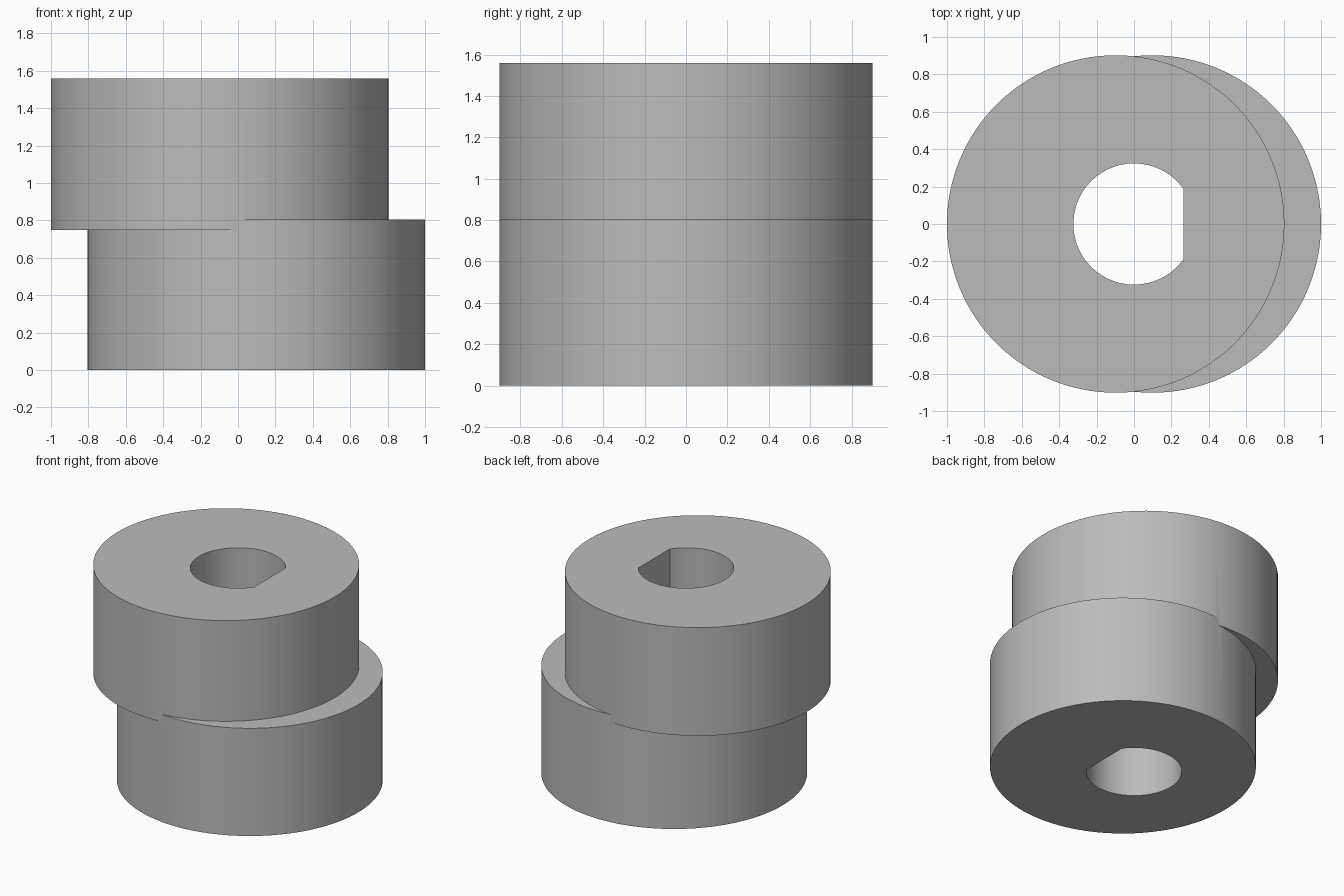
import bpy
import bmesh
import math

default = bpy.data.objects.get("Cube")
if default:
    bpy.data.objects.remove(default, do_unlink=True)

RADIUS, OFFSET = 0.902, 0.098
HEIGHT, OVERLAP_LOW, OVERLAP_HIGH = 1.56, 0.75, 0.806
BORE, FLAT_X = 0.324, 0.265

metal = bpy.data.materials.new("plain grey")
metal.use_nodes = True
GREY = (0.5, 0.5, 0.5, 1)
metal.diffuse_color = GREY
metal.node_tree.nodes["Principled BSDF"].inputs["Base Color"].default_value = GREY


def circle(radius, cx, count):
    return [(cx + radius * math.cos(math.tau * i / count),
             radius * math.sin(math.tau * i / count)) for i in range(count)]


def prism(name, outline, low, high):
    """Extrude a closed outline between two heights."""
    bm = bmesh.new()
    base = bm.faces.new([bm.verts.new((x, y, low)) for x, y in outline])
    top = bmesh.ops.extrude_face_region(bm, geom=[base])["geom"]
    verts = [v for v in top if isinstance(v, bmesh.types.BMVert)]
    bmesh.ops.translate(bm, verts=verts, vec=(0, 0, high - low))
    bmesh.ops.recalc_face_normals(bm, faces=bm.faces)
    mesh = bpy.data.meshes.new(name)
    bm.to_mesh(mesh)
    bm.free()
    mesh.materials.append(metal)
    obj = bpy.data.objects.new(name, mesh)
    bpy.context.collection.objects.link(obj)
    return obj


def combine(target, other, operation):
    """Apply a boolean and discard the helper."""
    mod = target.modifiers.new(operation.title(), "BOOLEAN")
    mod.operation, mod.object, mod.solver = operation, other, "EXACT"
    bpy.ops.object.select_all(action="DESELECT")
    bpy.context.view_layer.objects.active = target
    target.select_set(True)
    bpy.ops.object.modifier_apply(modifier=mod.name)
    bpy.data.objects.remove(other, do_unlink=True)


# Two offset discs joined into one body
body = prism("double_eccentric_cam", circle(RADIUS, OFFSET, 128), 0, OVERLAP_HIGH)
upper_disc = prism("upper_disc", circle(RADIUS, -OFFSET, 128), OVERLAP_LOW, HEIGHT)
combine(body, upper_disc, "UNION")

# D-shaped shaft bore, round with one flat side
half = math.acos(FLAT_X / BORE)
steps = 72
bore_outline = []
for i in range(steps + 1):
    a = half + (math.tau - 2 * half) * i / steps
    bore_outline.append((BORE * math.cos(a), BORE * math.sin(a)))
bore = prism("shaft_bore_cutter", bore_outline, -0.2, HEIGHT + 0.2)
bore.hide_render = True
combine(body, bore, "DIFFERENCE")

bpy.ops.object.shade_smooth_by_angle(angle=math.radians(30))
